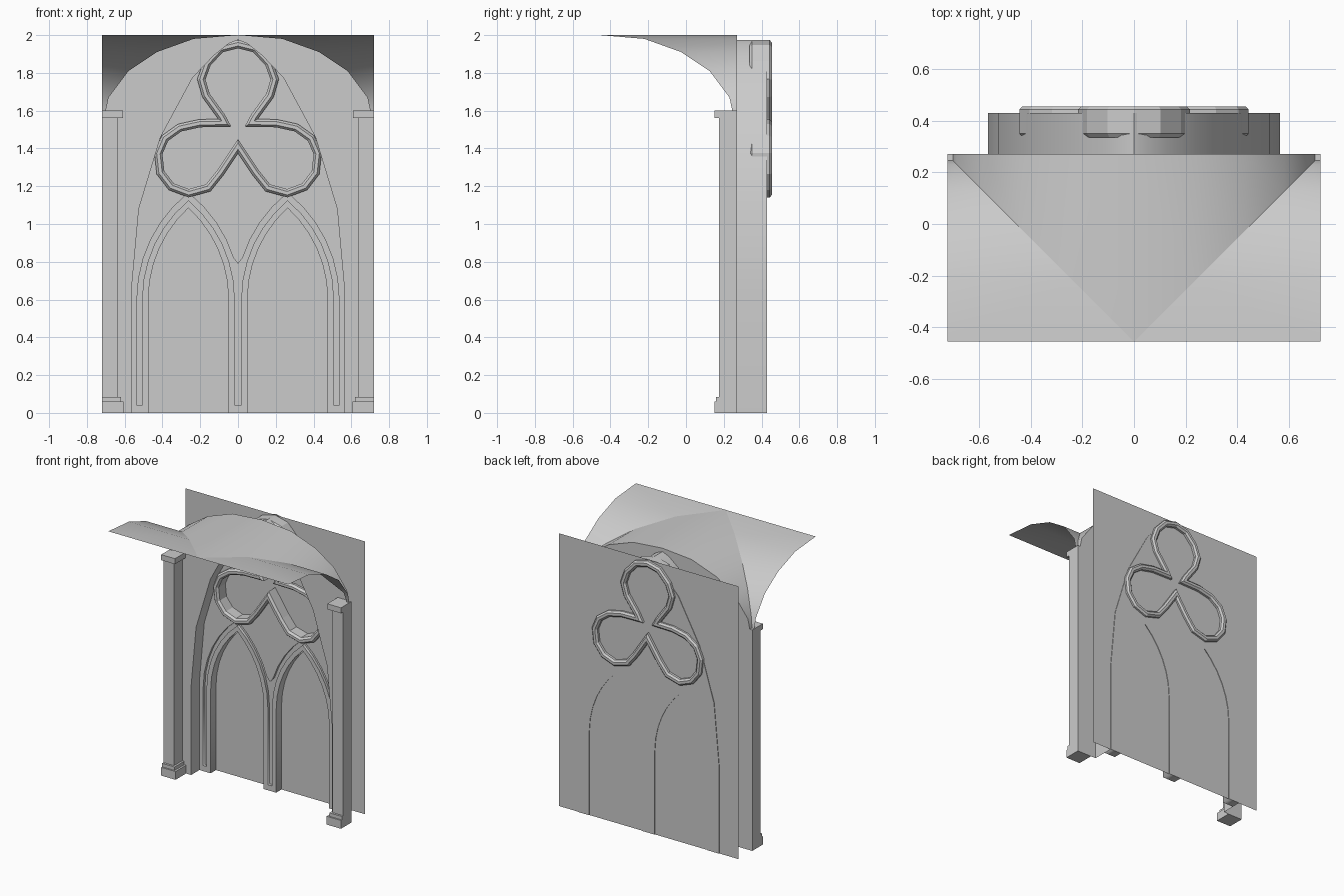
import bpy, bmesh
from math import sqrt, radians
from mathutils import Vector

cube = bpy.data.objects.get("Cube")
if cube:
    bpy.data.objects.remove(cube)

stone = bpy.data.materials.new("grey_stone")
stone.use_nodes = True
STONE = (0.6, 0.6, 0.6, 1)
stone.diffuse_color = STONE
stone.node_tree.nodes["Principled BSDF"].inputs["Base Color"].default_value = STONE


def add_mesh(name, bm):
    mesh = bpy.data.meshes.new(name)
    bmesh.ops.recalc_face_normals(bm, faces=bm.faces)
    bm.to_mesh(mesh)
    bm.free()
    mesh.materials.append(stone)
    obj = bpy.data.objects.new(name, mesh)
    bpy.context.collection.objects.link(obj)
    return obj


def smooth(obj):
    bpy.ops.object.select_all(action='DESELECT')
    obj.select_set(True)
    bpy.context.view_layer.objects.active = obj
    bpy.ops.object.shade_smooth_by_angle(angle=radians(30))


def plate(name, outlines, y0, y1):
    """Flat panel in the xz plane; every outline after the first is a hole."""
    curve = bpy.data.curves.new(name, 'CURVE')
    curve.dimensions = '2D'
    curve.fill_mode = 'BOTH'
    curve.extrude = (y1 - y0) / 2
    for pts in outlines:
        spline = curve.splines.new('POLY')
        spline.points.add(len(pts) - 1)
        for p, (x, z) in zip(spline.points, pts):
            p.co = (x, z, 0, 1)
        spline.use_cyclic_u = True
    temp = bpy.data.objects.new(name, curve)
    bpy.context.collection.objects.link(temp)
    bpy.context.view_layer.update()
    mesh = bpy.data.meshes.new_from_object(temp.evaluated_get(bpy.context.evaluated_depsgraph_get()))
    bpy.data.objects.remove(temp)
    mesh.materials.clear()
    mesh.materials.append(stone)
    obj = bpy.data.objects.new(name, mesh)
    obj.rotation_euler.x = radians(90)
    obj.location.y = (y0 + y1) / 2
    bpy.context.collection.objects.link(obj)
    return obj


def strip(name, row_a, row_b):
    """Open surface between two rows of points."""
    bm = bmesh.new()
    a, b = ([bm.verts.new(p) for p in row] for row in (row_a, row_b))
    for i in range(len(a) - 1):
        bm.faces.new((a[i], a[i + 1], b[i + 1], b[i]))
    smooth(add_mesh(name, bm))


def mirror(half):
    """Complete a right-to-centre run of points on the left side."""
    return half + [(-x, z) for x, z in reversed(half) if x > 0]


def offset(pts, d):
    """Move a counter-clockwise closed outline outwards with mitred corners."""
    out = []
    for i, p in enumerate(pts):
        p, a, b = Vector(p), Vector(pts[i - 1]), Vector(pts[(i + 1) % len(pts)])
        u, v = (p - a).normalized(), (b - p).normalized()
        n1, n2 = Vector((u.y, -u.x)), Vector((v.y, -v.x))
        out.append(tuple(p + (n1 + n2) * d / (1 + n1.dot(n2))))
    return out


def lancet(cx, w, apex, foot, spring=0.6, n=6):
    """Pointed arch from the right foot over the apex to the left foot."""
    h = apex - spring
    r = (h * h + w * w) / (2 * w)
    half = [(w, foot)]
    for i in range(n + 1):
        z = h * sin_step(i / n)
        half.append((max(0, sqrt(max(0, r * r - z * z)) - r + w), spring + z))
    half[-1] = (0, apex)
    return [(x + cx, z) for x, z in mirror(half)]


def sin_step(t):
    return t * (1.25 - 0.25 * t)


# Groin vault: a back cell and two side cells sharing the diagonal groins
FRONT, WALL, BACK, SIDE = -0.455, 0.27, 0.43, 0.72
rib = [(0.7, 1.6), (0.685, 1.67), (0.58, 1.81), (0.43, 1.91), (0.235, 1.98), (0, 2)]
groin = [(x, FRONT + abs(x), z) for x, z in mirror(rib)]
strip("vault_back_cell", groin, [(x, WALL, z) for x, y, z in groin])
for s, side in ((1, "left"), (-1, "right")):
    edge = [(s * x, FRONT + x, z) for x, z in rib]
    strip(f"vault_{side}_cell", edge, [(s * SIDE, y, z) for x, y, z in edge])

# Wall face around the window arch, and the reveal behind it
arch = mirror([(0.565, 0), (0.565, 0.64), (0.525, 1.08), (0.41, 1.46), (0.24, 1.775),
               (0.13, 1.89), (0.05, 1.955), (0, 1.975)])
wall_top = mirror([(SIDE, 0), (SIDE, 1.6)] + rib)
plate("wall_face", [wall_top + arch[::-1]], WALL, WALL)
strip("window_reveal", [(x, WALL, z) for x, z in arch], [(x, BACK, z) for x, z in arch])

# Window back panel
plate("back_panel", [[(-SIDE, 0), (SIDE, 0), (SIDE, 1.975), (-SIDE, 1.975)]], 0.426, 0.426)

# Trefoil opening, counter-clockwise from its top
left = [(-0.08, 1.91), (-0.145, 1.84), (-0.172, 1.765), (-0.15, 1.69), (-0.07, 1.58),
        (-0.035, 1.515), (-0.2, 1.512), (-0.3, 1.49), (-0.37, 1.44), (-0.4, 1.37),
        (-0.39, 1.28), (-0.34, 1.215), (-0.26, 1.185), (-0.17, 1.21), (-0.11, 1.285)]
trefoil = [(0, 1.93)] + left + [(0, 1.45)] + [(-x, z) for x, z in left[::-1]]

# Tracery: body with openings, and a front layer that leaves a groove around the lancets
CX = 0.2625
lights = [lancet(s * CX, 0.2125, 1.085, 0.0) for s in (1, -1)]
body_holes = [[(x, z if z > 0 else -0.01) for x, z in light] for light in lights]
hole = offset(trefoil, 0.005)


def notched(outline):
    """Run along the foot of the arch, stepping up around both lancet openings."""
    return outline + lights[1][::-1] + lights[0][::-1]


plate("tracery_body", [notched(arch), hole], 0.385, BACK)
outer = [lancet(s * CX, 0.2725, 1.165, 0.04) for s in (1, -1)]
inner = [lancet(s * CX, 0.2455, 1.125, 0.04) for s in (1, -1)]
groove = ([p for p in outer[0] if p[0] > 0] + [(0, 0.79)] + [p for p in outer[1] if p[0] < 0]
          + inner[1][::-1] + inner[0][::-1])
plate("tracery_front", [notched(arch), hole, groove], 0.365, 0.385)

# Bevelled trefoil moulding
section = [(0, 0.35), (0.012, 0.335), (0.03, 0.335), (0.042, 0.35),
           (0.042, 0.443), (0.03, 0.455), (0.012, 0.455), (0, 0.443)]
bm = bmesh.new()
loops = [[bm.verts.new((x, y, z)) for x, z in offset(trefoil, d)] for d, y in section]
for k, loop in enumerate(loops):
    prev = loops[k - 1]
    for i in range(len(loop)):
        bm.faces.new((prev[i - 1], prev[i], loop[i], loop[i - 1]))
add_mesh("trefoil_moulding", bm)

# Corner piers: name, inner x, front y, bottom, top
pier = [("base", 0.605, 0.15, 0, 0.06), ("base_step", 0.62, 0.16, 0.06, 0.085),
        ("shaft", 0.635, 0.175, 0.085, 1.56), ("capital", 0.61, 0.15, 1.56, 1.6)]
for s, side in ((1, "left"), (-1, "right")):
    for part, x, y, z0, z1 in pier:
        bm = bmesh.new()
        bmesh.ops.create_cube(bm, size=1)
        for v in bm.verts:
            v.co = (s * (SIDE if v.co.x > 0 else x), WALL if v.co.y > 0 else y,
                    z1 if v.co.z > 0 else z0)
        add_mesh(f"{side}_pier_{part}", bm)
